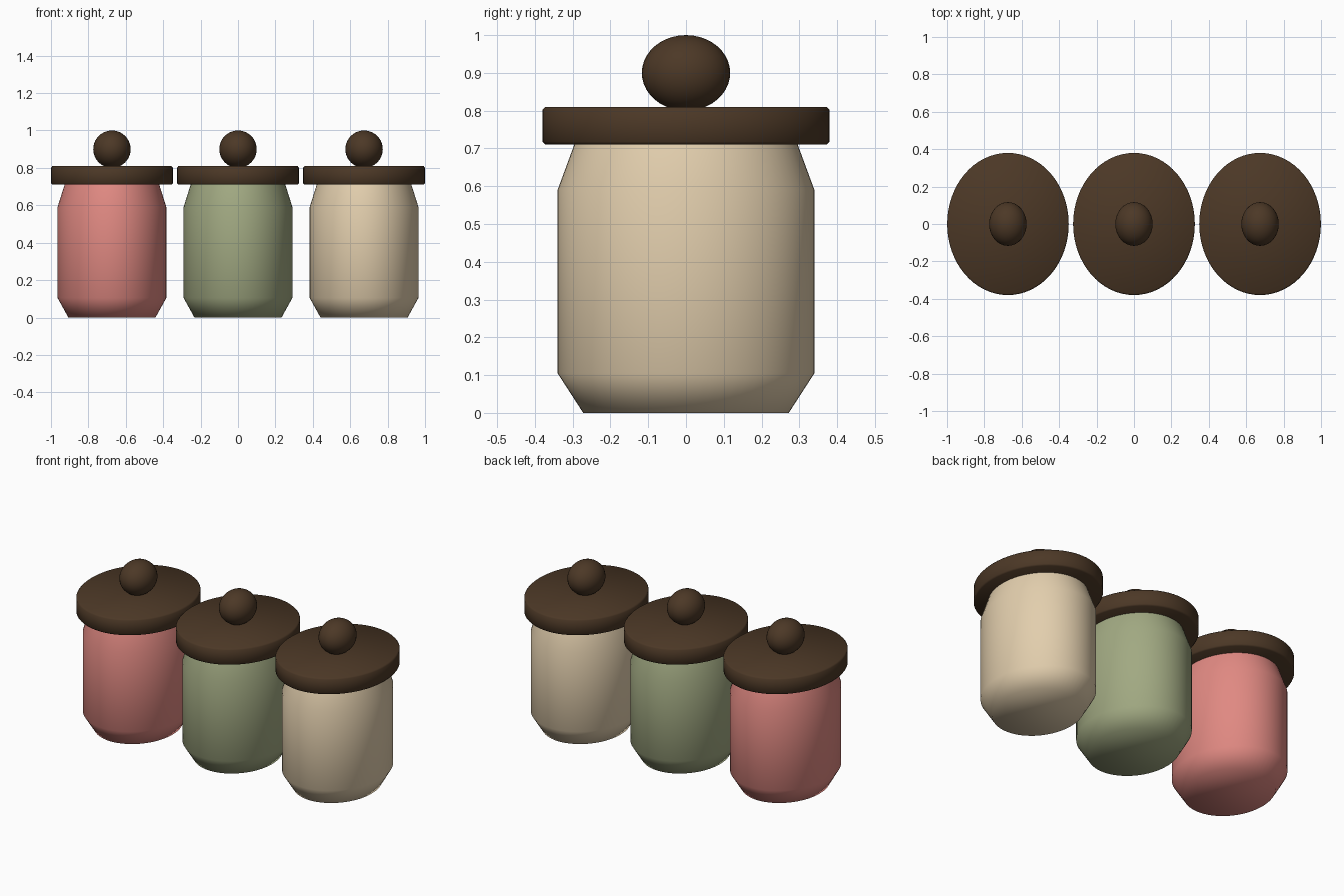
import bpy, bmesh, math

if "Cube" in bpy.data.objects:
    bpy.data.objects.remove(bpy.data.objects["Cube"])

SIDES = 64
SQUASH = 0.856  # jars are narrower in x than in y


def material(name, rgb):
    m = bpy.data.materials.new(name)
    lin = [((c / 255 + 0.055) / 1.055) ** 2.4 for c in rgb]
    m.diffuse_color = (*lin, 1)
    m.use_nodes = True
    m.node_tree.nodes["Principled BSDF"].inputs["Base Color"].default_value = m.diffuse_color
    return m


def lathe(name, profile, x, mat, smooth_angle):
    """Revolve (radius, z) points into a capped solid."""
    bm = bmesh.new()
    rings = []
    for r, z in profile:
        rings.append([bm.verts.new((r * SQUASH * math.cos(2 * math.pi * i / SIDES),
                                    r * math.sin(2 * math.pi * i / SIDES), z))
                      for i in range(SIDES)])
    for a, b in zip(rings, rings[1:]):
        for i in range(SIDES):
            j = (i + 1) % SIDES
            bm.faces.new((a[i], a[j], b[j], b[i]))
    bm.faces.new(rings[0][::-1])
    bm.faces.new(rings[-1])
    return finish(bm, name, x, mat, smooth_angle)


def finish(bm, name, x, mat, smooth_angle):
    bmesh.ops.recalc_face_normals(bm, faces=bm.faces)
    me = bpy.data.meshes.new(name)
    bm.to_mesh(me)
    bm.free()
    me.materials.append(mat)
    ob = bpy.data.objects.new(name, me)
    ob.location.x = x
    bpy.context.collection.objects.link(ob)
    bpy.ops.object.select_all(action='DESELECT')
    ob.select_set(True)
    bpy.context.view_layer.objects.active = ob
    bpy.ops.object.shade_smooth_by_angle(angle=math.radians(smooth_angle))
    return ob


wood = material("dark_wood", (76, 56, 38))
glazes = [("pink", (224, 137, 130)), ("green", (161, 169, 130)), ("cream", (226, 206, 173))]

body = [(0.272, 0), (0.34, 0.105), (0.34, 0.59), (0.295, 0.712)]
lid = [(0.372, 0.71), (0.38, 0.718), (0.38, 0.802), (0.372, 0.81)]

for k, (colour, rgb) in enumerate(glazes):
    x = (k - 1) * 0.674
    # ceramic body
    lathe(colour + "_jar_body", body, x, material(colour + "_glaze", rgb), 65)
    # flat lid with softened rim
    lathe(colour + "_jar_lid", lid, x, wood, 50)
    # ball knob
    bm = bmesh.new()
    bmesh.ops.create_uvsphere(bm, u_segments=32, v_segments=20, radius=1)
    bmesh.ops.scale(bm, verts=bm.verts, vec=(0.1, 0.117, 0.1))
    bmesh.ops.translate(bm, verts=bm.verts, vec=(0, 0, 0.9))
    finish(bm, colour + "_jar_knob", x, wood, 60)
